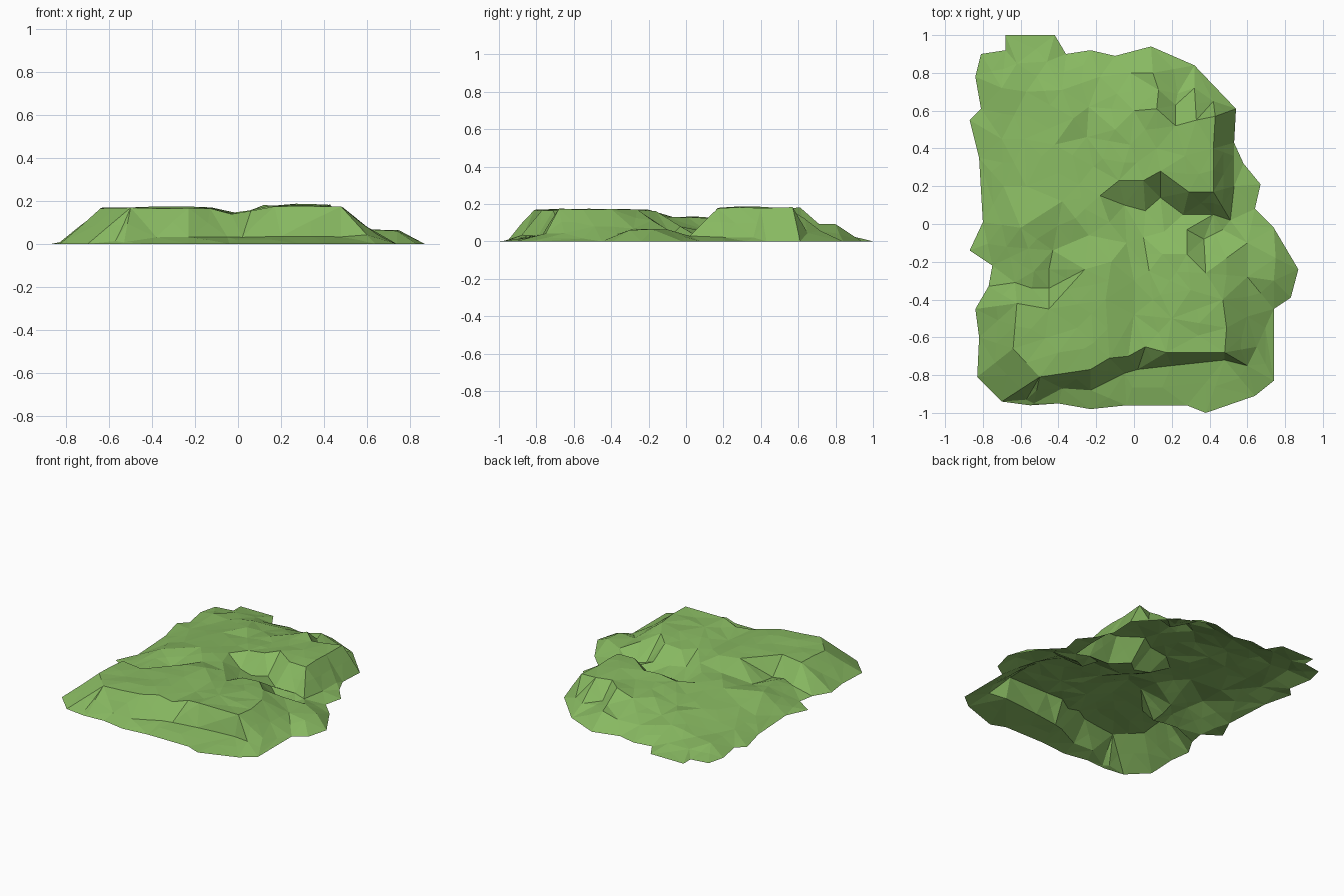
import bpy
import bmesh
import random
from mathutils import Vector
from mathutils.geometry import delaunay_2d_cdt

random.seed(4)
cube = bpy.data.objects.get("Cube")
if cube:
    bpy.data.objects.remove(cube)


def make_material(name, colour):
    material = bpy.data.materials.new(name)
    material.use_nodes = True
    material.diffuse_color = colour
    shader = next(n for n in material.node_tree.nodes if n.type == "BSDF_PRINCIPLED")
    shader.inputs["Base Color"].default_value = colour
    return material


points = []
heights = []
constraints = []


def add_contour(path, start_height, end_height=None, closed=False):
    """Add a ridge or foot line whose height runs evenly from start to end."""
    if end_height is None:
        end_height = start_height
    first = len(points)
    count = len(path)
    for index, place in enumerate(path):
        share = index / max(count - 1, 1)
        points.append(Vector(place))
        heights.append(start_height + (end_height - start_height) * share)
        if index:
            constraints.append((first + index - 1, first + index))
    if closed:
        constraints.append((first + count - 1, first))


# Ragged shoreline at ground level
shoreline = [
    (-.68, 1), (-.42, 1), (-.36, .9), (-.23, .92), (-.1, .89), (.09, .94),
    (.32, .84), (.54, .61), (.53, .43), (.58, .32), (.67, .21), (.64, .08),
    (.74, -.02), (.87, -.24), (.83, -.39), (.74, -.45), (.74, -.83),
    (.64, -.91), (.38, -1), (.28, -.96), (-.04, -.96), (-.23, -.98),
    (-.4, -.95), (-.55, -.96), (-.7, -.94), (-.83, -.81), (-.82, -.6),
    (-.84, -.45), (-.77, -.33), (-.75, -.22), (-.87, -.14), (-.8, .01),
    (-.82, .35), (-.87, .55), (-.81, .61), (-.84, .78), (-.81, .9), (-.68, .92),
]
add_contour(shoreline, 0, closed=True)

# Front plateau: west and south rims, east rim, north rim and the foot below
add_contour([(-.62, -.42), (-.64, -.66), (-.5, -.81), (-.23, -.77), (-.13, -.71)], .17)
add_contour([(-.03, -.7), (.06, -.65)], .14, .15)
add_contour([(.17, -.68), (.48, -.68), (.49, -.55), (.47, -.4), (.38, -.26)], .172)
add_contour([(.28, -.16), (.15, -.16), (.08, -.25)], .165, .15)
add_contour([(-.12, -.2), (-.26, -.24), (-.45, -.45)], .165)
add_contour([(0, -.3), (0, -.48)], .14)
add_contour([(-.3, -.55), (-.15, -.4)], .17)
add_contour([(.2, -.5), (.3, -.35)], .17)
add_contour([(-.57, -.93), (-.53, -.95)], .01)
add_contour([(-.38, -.87), (-.23, -.88), (-.05, -.79), (.02, -.77),
             (.2, -.75), (.48, -.72), (.6, -.75), (.65, -.65)], .03, .04)

# Eastern shelf beside the front plateau
add_contour([(.6, -.49), (.6, -.28), (.6, -.1)], .08, .06)
add_contour([(.74, -.3), (.75, -.18)], .06)

# Back plateau: cliff top, east rim, north rim, cliff foot and east foot
add_contour([(-.18, .15), (-.08, .23), (.05, .23), (.14, .28)], .12, .175)
add_contour([(.29, .17), (.42, .17), (.42, .4), (.43, .57), (.33, .55), (.22, .52), (.12, .61)], .18)
add_contour([(-.05, .1), (.06, .07), (.14, .14), (.26, .05), (.42, .05), (.47, -.03)], .065, .02)
add_contour([(.51, .02), (.53, .2), (.53, .36)], .03, .02)
add_contour([(-.02, .42), (.12, .4), (.27, .36)], .14, .185)

# Saddle edge, valley floor and the drop at its eastern end
add_contour([(-.13, .01), (-.04, -.1)], .13)
add_contour([(.05, -.07), (.16, -.04), (.28, -.03)], .085)
add_contour([(.37, -.08), (.43, -.05)], .035, .025)
add_contour([(-.26, .08), (-.24, -.06)], .13)

# Notch, ridge and gentle slopes on the north side
add_contour([(.22, .63), (.23, .69), (.32, .72), (.42, .65)], .07, .05)
add_contour([(.1, .8), (.13, .71)], .09)
add_contour([(0, .6), (-.1, .5)], .13)
add_contour([(-.24, .62), (-.25, .46)], .08, .1)
add_contour([(-.38, .71), (-.32, .56)], .09, .11)
add_contour([(-.02, .8), (-.18, .78)], .06)
add_contour([(-.46, .86), (-.62, .85)], .03)
add_contour([(-.7, .72), (-.7, .45), (-.69, .2)], .045)
add_contour([(-.57, .7), (-.58, .45), (-.57, .2)], .05, .08)
add_contour([(-.42, .42), (-.4, .27), (-.38, .12)], .1, .13)

# Western mound and the ravine that cuts below it
add_contour([(-.6, -.02), (-.56, -.13), (-.53, -.25)], .11, .08)
add_contour([(-.43, -.14), (-.45, -.24), (-.45, -.34)], .07, .05)
add_contour([(-.63, -.31), (-.54, -.34)], .04, .06)

# Triangulate the contours into a single open sheet
verts, _, faces, sources, _, _ = delaunay_2d_cdt(points, constraints, [], 1, 1e-5)
bm = bmesh.new()
sheet = []
for place, source in zip(verts, sources):
    height = heights[source[0]] if source else .08
    sheet.append(bm.verts.new((place.x, place.y, height)))
for face in faces:
    bm.faces.new([sheet[i] for i in face])

# Break the long edges into rough facets, keeping the shoreline flat
original = set(bm.verts)
long_edges = [e for e in bm.edges if e.calc_length() > .19 and not e.is_boundary]
bmesh.ops.subdivide_edges(bm, edges=long_edges, cuts=1)
bmesh.ops.triangulate(bm, faces=bm.faces[:])
for vert in bm.verts:
    if vert not in original and not vert.is_boundary:
        vert.co.z = max(.008, vert.co.z + random.uniform(-.005, .005))
for face in bm.faces:
    face.normal_update()
    if face.normal.z < 0:
        face.normal_flip()

mesh = bpy.data.meshes.new("grassy_terrain")
bm.to_mesh(mesh)
bm.free()
mesh.materials.append(make_material("grass_green", (.246, .485, .12, 1)))
terrain = bpy.data.objects.new("grassy_terrain", mesh)
bpy.context.collection.objects.link(terrain)
